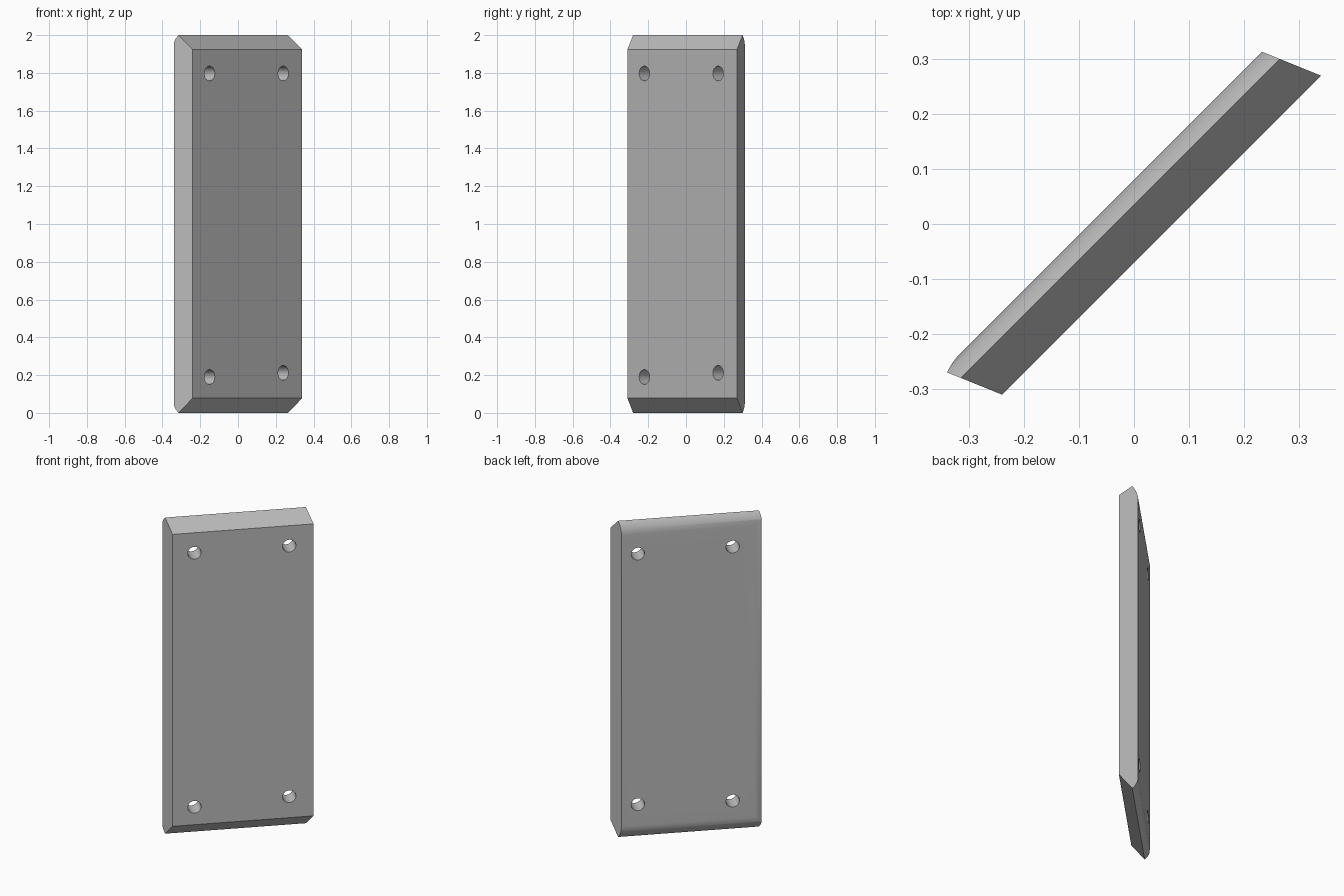
import bpy, bmesh, math
from mathutils import Matrix, Vector

cube = bpy.data.objects.get("Cube")
if cube:
    bpy.data.objects.remove(cube, do_unlink=True)

FRONT, RIDGE, BACK = -0.0495, 0.0245, 0.057   # depths through the plate
SLANT = 0.424                                 # sideways lean of the end faces
TURN = Matrix.Rotation(math.radians(45), 4, "Z")

grey = bpy.data.materials.new("plain grey")
grey.use_nodes = True
grey.diffuse_color = (0.5, 0.5, 0.5, 1)
grey.node_tree.nodes["Principled BSDF"].inputs["Base Color"].default_value = (0.5, 0.5, 0.5, 1)


def prism(name, points, sweep):
    """Solid made by sweeping a closed outline along a vector."""
    bm = bmesh.new()
    face = bm.faces.new([bm.verts.new(p) for p in points])
    out = bmesh.ops.extrude_face_region(bm, geom=[face])["geom"]
    verts = [g for g in out if isinstance(g, bmesh.types.BMVert)]
    bmesh.ops.translate(bm, verts=verts, vec=sweep)
    bmesh.ops.recalc_face_normals(bm, faces=bm.faces)
    mesh = bpy.data.meshes.new(name)
    bm.to_mesh(mesh)
    bm.free()
    mesh.materials.append(grey)
    obj = bpy.data.objects.new(name, mesh)
    bpy.context.collection.objects.link(obj)
    obj.matrix_world = TURN
    return obj


def arc(depth, reach, steps=10):
    """(distance in from the rim, depth) points, rim first, ending tangent to the back."""
    drop = BACK - depth
    radius = (drop ** 2 + reach ** 2) / (2 * drop)
    sweep = math.asin(reach / radius)
    return [(reach - radius * math.sin(sweep * (1 - i / steps)),
             BACK - radius + radius * math.cos(sweep * (1 - i / steps)))
            for i in range(steps + 1)]


def cut(obj, tool, operation):
    mod = obj.modifiers.new(tool.name, "BOOLEAN")
    mod.object, mod.operation, mod.solver = tool, operation, "EXACT"
    bpy.context.view_layer.objects.active = obj
    bpy.ops.object.modifier_apply(modifier=mod.name)
    bpy.data.objects.remove(tool, do_unlink=True)


# Plate outline from above: leaning ends, one back corner rounded
rim = -0.389 - SLANT * (0.0495 - FRONT)
plan = [(-0.389, FRONT), (0.431, FRONT), (0.431 - SLANT * (BACK - FRONT), BACK)]
plan += [(rim + d, v) for d, v in reversed(arc(0.0495, 0.042))]
plate = prism("mounting_plate", [(u, v, -0.1) for u, v in plan], Vector((0, 0, 2.2)))

# Side profile: sloped front bevels, rounded back edges at top and bottom
curve = arc(RIDGE, 0.08)
side = [(FRONT, 0.078)] + [(v, d) for d, v in curve]
side += [(v, 2 - d) for d, v in reversed(curve)] + [(FRONT, 1.925)]
profile = prism("side_profile", [(-0.6, v, z) for v, z in side], Vector((1.2, 0, 0)))
cut(plate, profile, "INTERSECT")

# Four screw holes through the plate
for u, z in ((-0.262, 1.797), (0.29, 1.797), (-0.262, 0.19), (0.29, 0.212)):
    ring = [(u + 0.039 * math.cos(a), -0.2, z + 0.039 * math.sin(a))
            for a in (math.tau * i / 32 for i in range(32))]
    cut(plate, prism("hole_cutter", ring, Vector((0, 0.4, 0))), "DIFFERENCE")

bpy.ops.object.select_all(action="DESELECT")
plate.select_set(True)
bpy.context.view_layer.objects.active = plate
bpy.ops.object.shade_smooth_by_angle(angle=math.radians(25))
